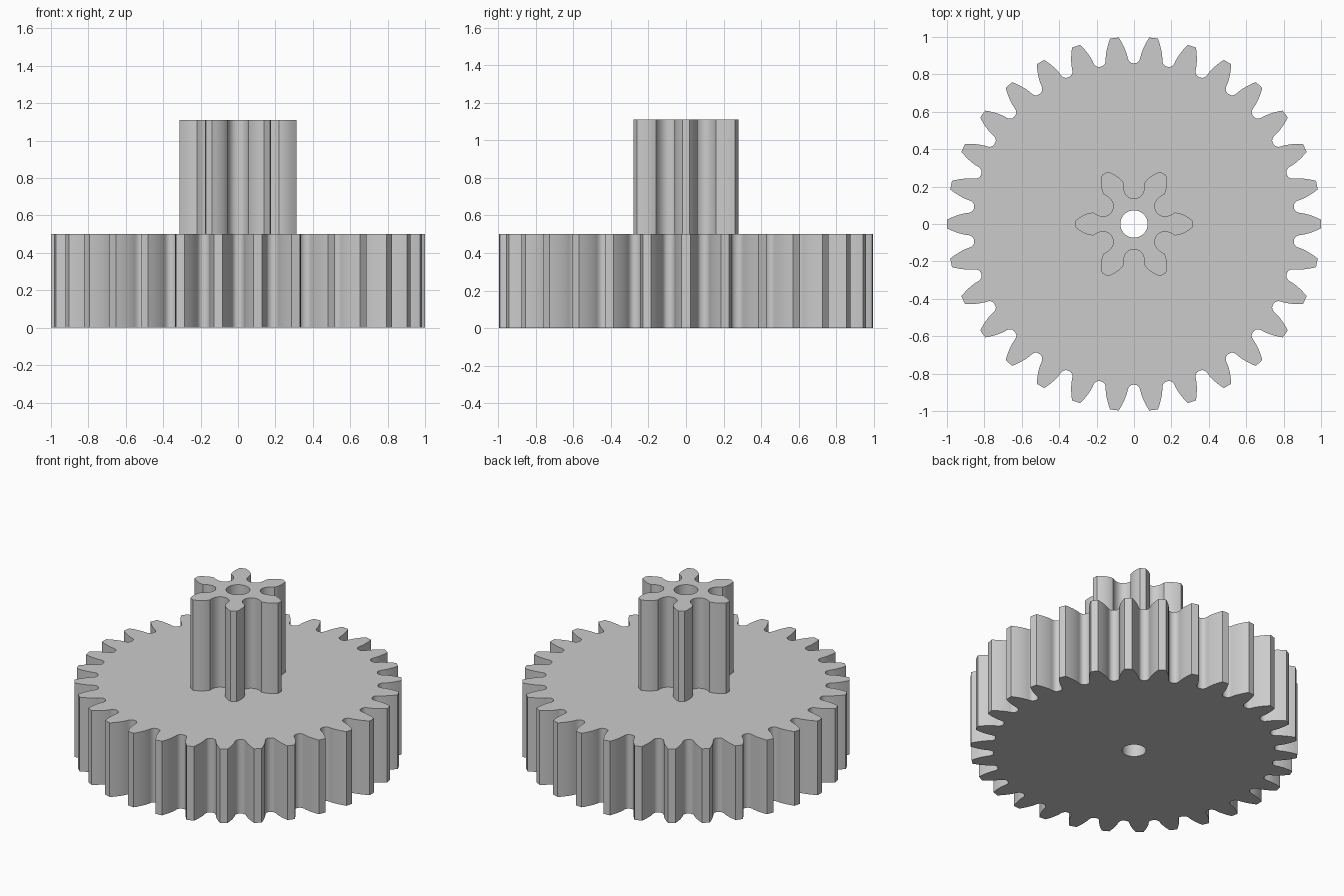
import bpy
import bmesh
from math import pi, sin, cos, tan, acos, sqrt, radians

cube = bpy.data.objects.get("Cube")
if cube:
    bpy.data.objects.remove(cube, do_unlink=True)

PRESSURE = radians(20)
BORE = 0.073

grey = bpy.data.materials.new("plain grey")
grey.use_nodes = True
grey.diffuse_color = (0.6, 0.6, 0.6, 1)
grey.node_tree.nodes["Principled BSDF"].inputs["Base Color"].default_value = (0.6, 0.6, 0.6, 1)


def gap_half_angle(r, module, pitch, root):
    """Half angle cut away at radius r by a round-tipped rack rolling on the pitch circle."""
    fillet = 0.38 * module
    tip_half = module * pi / 4 - (pitch - root) * tan(PRESSURE)
    centre = tip_half - fillet * tan(pi / 4 - PRESSURE / 2)

    def cutter_half(h):
        if h < fillet * (1 - sin(PRESSURE)):
            return centre + sqrt(max(0, fillet ** 2 - (fillet - h) ** 2))
        return tip_half + h * tan(PRESSURE)

    limit = acos(min(1, root / r))
    angles = [limit * (i / 150 - 1) for i in range(301)]
    return max(a - (r * sin(a) - cutter_half(r * cos(a) - root)) / pitch for a in angles)


def gear_outline(teeth, module, steps=14):
    pitch = teeth * module / 2
    root, tip = pitch - 1.25 * module, pitch + module
    radii = [root + (tip - root) * (i / steps) ** 1.5 for i in range(steps + 1)]
    # Right flank of a tooth going out, then its mirror coming back
    flank = [(r, pi / teeth - gap_half_angle(r, module, pitch, root)) for r in radii]
    tooth = [(r, -a) for r, a in flank] + [(r, a) for r, a in reversed(flank)]
    points = []
    for k in range(teeth):
        turn = 2 * pi * k / teeth
        points += [(r * cos(turn + a), r * sin(turn + a)) for r, a in tooth]
    return points


def build_gear(name, teeth, module, bottom, top):
    bm = bmesh.new()
    bore = [(BORE * cos(2 * pi * i / 48), BORE * sin(2 * pi * i / 48)) for i in range(48)]
    edges = []
    for loop in (gear_outline(teeth, module), bore):
        verts = [bm.verts.new((x, y, bottom)) for x, y in loop]
        edges += [bm.edges.new((v, verts[i - 1])) for i, v in enumerate(verts)]
    # Fill the outline around the bore and raise it into a solid
    bmesh.ops.triangle_fill(bm, edges=edges, use_beauty=True)
    raised = bmesh.ops.extrude_face_region(bm, geom=bm.faces[:])
    lifted = [g for g in raised["geom"] if isinstance(g, bmesh.types.BMVert)]
    bmesh.ops.translate(bm, verts=lifted, vec=(0, 0, top - bottom))
    bmesh.ops.recalc_face_normals(bm, faces=bm.faces[:])

    mesh = bpy.data.meshes.new(name)
    bm.to_mesh(mesh)
    bm.free()
    mesh.materials.append(grey)
    obj = bpy.data.objects.new(name, mesh)
    bpy.context.collection.objects.link(obj)
    bpy.ops.object.select_all(action="DESELECT")
    obj.select_set(True)
    bpy.context.view_layer.objects.active = obj
    bpy.ops.object.shade_smooth_by_angle(angle=radians(30))


# Wide lower gear and the small pinion standing on it
build_gear("large_gear", 30, 0.0625, 0, 0.5)
build_gear("pinion", 6, 0.0781, 0.5, 1.11)
